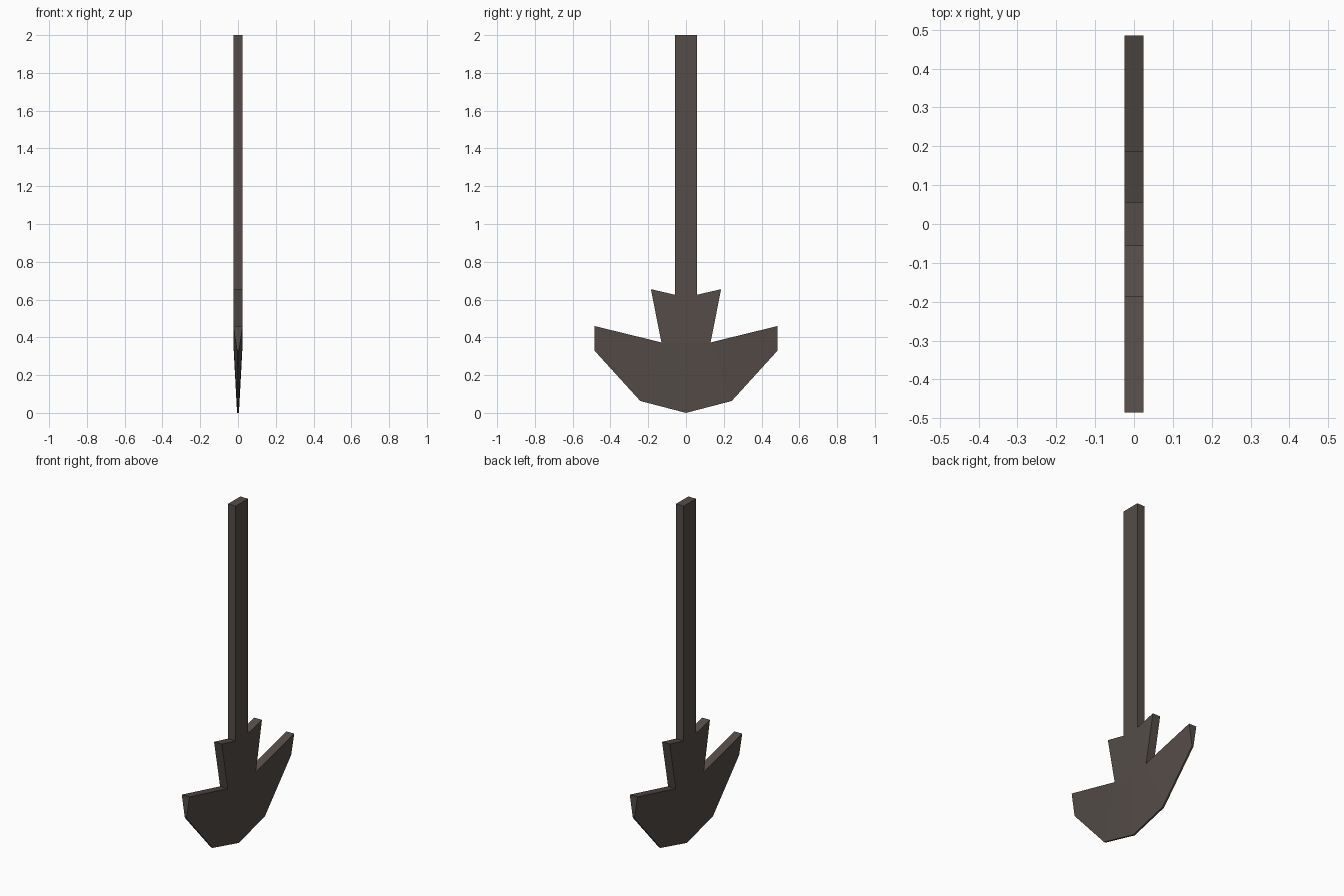
import bpy
import bmesh

cube = bpy.data.objects.get("Cube")
if cube:
    bpy.data.objects.remove(cube, do_unlink=True)

# Dark weathered brown for every part
brown = bpy.data.materials.new("dark_brown")
brown.use_nodes = True
colour = (0.09, 0.073, 0.064, 1)
brown.diffuse_color = colour
bsdf = brown.node_tree.nodes["Principled BSDF"]
bsdf.inputs["Base Color"].default_value = colour
bsdf.inputs["Roughness"].default_value = 0.8

THICK = 0.025   # half thickness of the body
EDGE = 0.005    # half thickness of the ground cutting edge


def plate(name, points, panels):
    """Two-sided plate from half-profile panels in (y, z, half thickness), mirrored over y."""
    bm = bmesh.new()
    sides = {s: {k: bm.verts.new((s * t, y, z)) for k, (y, z, t) in points.items()}
             for s in (1, -1)}
    rim = set()
    for panel in panels:
        for s in sides:
            bm.faces.new([sides[s][k] for k in panel])
        for a, b in zip(panel, panel[1:] + panel[:1]):
            rim ^= {frozenset((a, b))}
    # Close the outline, leaving the mirror plane open
    for a, b in sorted(tuple(sorted(e)) for e in rim):
        if points[a][0] or points[b][0]:
            bm.faces.new((sides[1][a], sides[1][b], sides[-1][b], sides[-1][a]))
    bmesh.ops.recalc_face_normals(bm, faces=bm.faces)
    # The open mirror plane can confuse the winding, so check against a side panel
    bm.faces.ensure_lookup_table()
    if bm.faces[0].normal.x < 0:
        bmesh.ops.reverse_faces(bm, faces=bm.faces)
    mesh = bpy.data.meshes.new(name)
    bm.to_mesh(mesh)
    bm.free()
    mesh.materials.append(brown)
    obj = bpy.data.objects.new(name, mesh)
    bpy.context.collection.objects.link(obj)
    mirror = obj.modifiers.new("mirror", "MIRROR")
    mirror.use_axis = (False, True, False)
    return obj


# Long square-cut handle
plate("handle", {
    "top": (0, 2, THICK), "top_corner": (0.057, 2, THICK),
    "base_corner": (0.057, 0.625, THICK), "base": (0, 0.625, THICK),
}, [["top", "top_corner", "base_corner", "base"]])

# Flared collar, tapered blade and swept wings
plate("blade_head", {
    "neck": (0, 0.625, THICK), "neck_corner": (0.057, 0.625, THICK),
    "collar_tip": (0.186, 0.655, THICK), "notch": (0.13, 0.373, THICK),
    "middle": (0, 0.373, THICK), "wing_top": (0.485, 0.46, THICK),
    "wing_low": (0.485, 0.33, EDGE), "shoulder": (0.242, 0.063, EDGE),
    "point": (0, 0, EDGE),
}, [
    ["neck", "neck_corner", "collar_tip", "notch", "middle"],
    ["middle", "notch", "shoulder", "point"],
    ["notch", "wing_top", "wing_low", "shoulder"],
])
